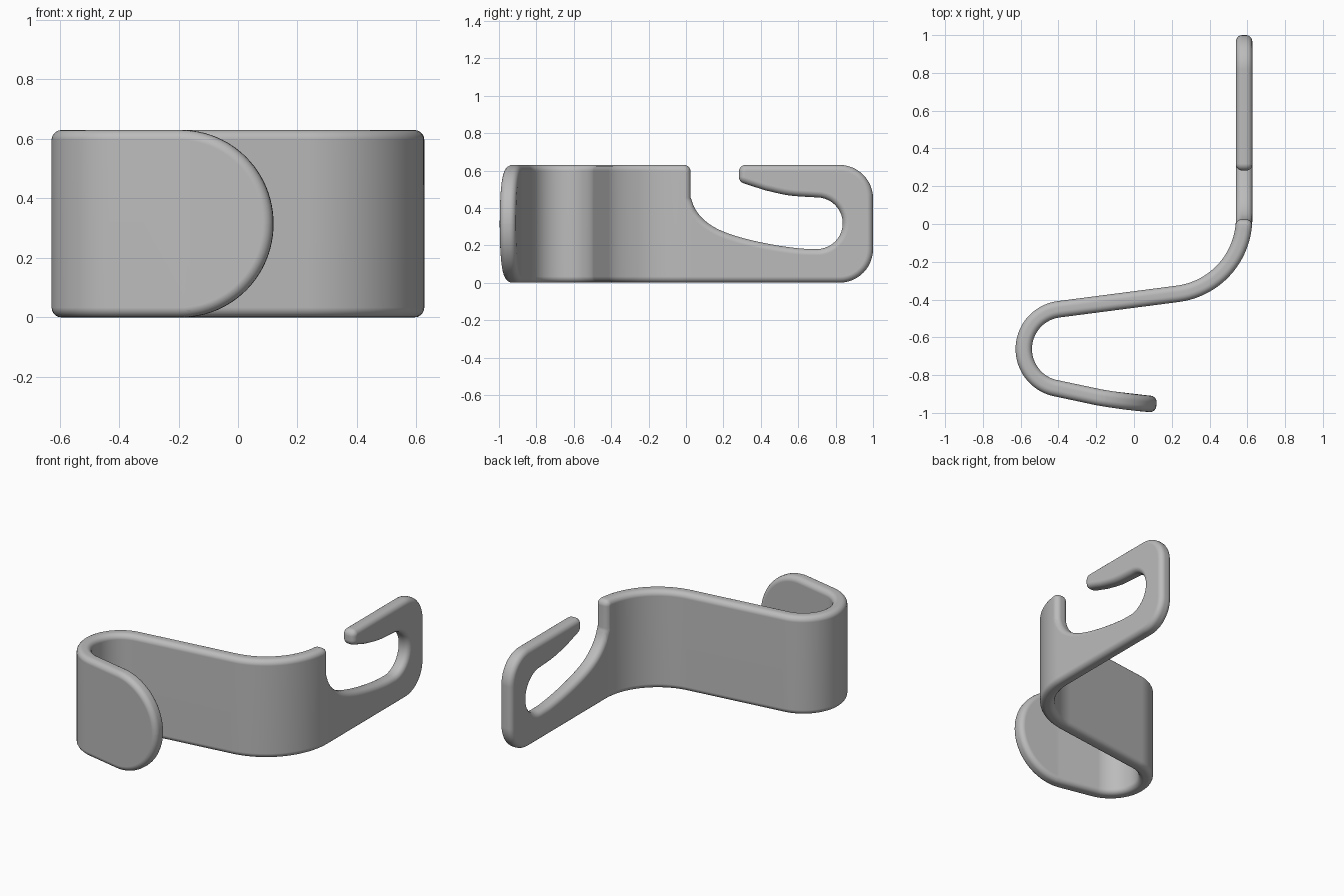
import bpy, bmesh, math
from mathutils import Vector

if "Cube" in bpy.data.objects:
    bpy.data.objects.remove(bpy.data.objects["Cube"])

HEIGHT, HALF, ROUND = 0.63, 0.0435, 0.033

# Centre line of the bent strip seen from above: (length, turn in degrees)
START, HEADING = Vector((0.583, 1.0)), -90.0
SEGMENTS = [(0.97, 0), (0.581, -82.6), (0.636, 0), (0.586, 158.4), (0.55, 10.0)]
TOTAL = sum(length for length, turn in SEGMENTS)


def path(s):
    """Point and left-hand normal of the centre line at length s."""
    p, a = START.copy(), math.radians(HEADING)
    for i, (length, turn) in enumerate(SEGMENTS):
        d = s if i == len(SEGMENTS) - 1 else min(s, length)
        t = math.radians(turn) * d / length
        chord = d if abs(t) < 1e-6 else d * math.sin(t / 2) / (t / 2)
        p += chord * Vector((math.cos(a + t / 2), math.sin(a + t / 2)))
        a += t
        s -= d
        if s <= 0:
            break
    return p, Vector((-math.sin(a), math.cos(a)))


def fillet(prev, corner, nxt, r, steps):
    """Arc of radius r replacing a corner."""
    u, v = (prev - corner).normalized(), (nxt - corner).normalized()
    half = u.angle(v) / 2
    centre = corner + (u + v).normalized() * r / math.sin(half)
    a = corner + u * r / math.tan(half) - centre
    b = corner + v * r / math.tan(half) - centre
    w = a.angle(b)
    return [centre + (a * math.sin(w * (1 - k / steps)) + b * math.sin(w * k / steps)) / math.sin(w)
            for k in range(steps + 1)]


def smooth(pts, steps=4):
    """Catmull-Rom curve through the points."""
    out = []
    ext = [2 * pts[0] - pts[1]] + pts + [2 * pts[-1] - pts[-2]]
    for p0, p1, p2, p3 in zip(ext, ext[1:], ext[2:], ext[3:]):
        for k in range(steps):
            t = k / steps
            out.append(0.5 * (2 * p1 + (p2 - p0) * t + (2 * p0 - 5 * p1 + 4 * p2 - p3) * t * t
                              + (3 * p1 - p0 - 3 * p2 + p3) * t ** 3))
    return out + [pts[-1]]


def yz(pts):
    return [Vector((1 - y, z)) for y, z in pts]


# Slot of the hook: lip underside, round end, sloping floor
lip = smooth(yz([(0.42, 0.495), (0.55, 0.467), (0.70, 0.456)]))
end = [Vector((0.30 - 0.138 * math.sin(a), 0.318 + 0.138 * math.cos(a)))
       for a in (math.pi * k / 20 for k in range(1, 20))]
floor = smooth(yz([(0.70, 0.18), (0.6, 0.184), (0.45, 0.206), (0.3, 0.24),
                   (0.18, 0.282), (0.1, 0.333), (0.05, 0.393), (0.025, 0.455)]))

# Flat outline of the unrolled strip: corners with radius, then the slot
corners = [(0, 0, 0.18, 12), (0, HEIGHT, 0.18, 12), (0.717, HEIGHT, 0.036, 5), (0.717, 0.54, 0.036, 5)]
corners += [(p.x, p.y, 0, 0) for p in lip + end + floor]
corners += [(0.975, HEIGHT, 0.036, 5), (TOTAL, HEIGHT, 0.313, 24), (TOTAL, 0, 0.313, 24)]
outline = []
for i, (x, z, r, steps) in enumerate(corners):
    c = Vector((x, z))
    if r:
        outline += fillet(Vector(corners[i - 1][:2]), c, Vector(corners[(i + 1) % len(corners)][:2]), r, steps)
    else:
        outline.append(c)

# Flat plate with rounded rims
bm = bmesh.new()
face = bm.faces.new([bm.verts.new((p.x, -HALF, p.y)) for p in outline])
extruded = bmesh.ops.extrude_face_region(bm, geom=[face], use_keep_orig=True)
back = [g for g in extruded["geom"] if isinstance(g, bmesh.types.BMFace)][0]
for v in back.verts:
    v.co.y = HALF
bmesh.ops.recalc_face_normals(bm, faces=bm.faces[:])
rims = list(face.edges) + list(back.edges)
bmesh.ops.bevel(bm, geom=rims, offset=ROUND, segments=5, profile=0.5,
                affect='EDGES', clamp_overlap=False)

# Cut across the plate wherever it bends, then bend it along the centre line
s = 0.0
for length, turn in SEGMENTS:
    n = max(1, round(abs(turn) / 4)) if turn else 1
    for k in range(n):
        cut = s + length * k / n
        if cut > 0.5:
            bmesh.ops.bisect_plane(bm, geom=bm.verts[:] + bm.edges[:] + bm.faces[:], dist=1e-5,
                                   plane_co=(cut, 0, 0), plane_no=(1, 0, 0))
    s += length
for v in bm.verts:
    p, normal = path(v.co.x) if v.co.x > 0 else (START, Vector((1, 0)))
    xy = p + normal * v.co.y
    v.co = (xy.x, xy.y, v.co.z)
bmesh.ops.recalc_face_normals(bm, faces=bm.faces[:])

mesh = bpy.data.meshes.new("bent_hook")
bm.to_mesh(mesh)
bm.free()
hook = bpy.data.objects.new("bent_hook", mesh)
bpy.context.collection.objects.link(hook)

grey = bpy.data.materials.new("plain grey")
grey.diffuse_color = (0.5, 0.5, 0.5, 1)
grey.use_nodes = True
grey.node_tree.nodes["Principled BSDF"].inputs["Base Color"].default_value = grey.diffuse_color
mesh.materials.append(grey)

bpy.context.view_layer.objects.active = hook
hook.select_set(True)
bpy.ops.object.shade_smooth_by_angle(angle=math.radians(35))
hook.modifiers.new("even_shading", 'WEIGHTED_NORMAL').keep_sharp = True
